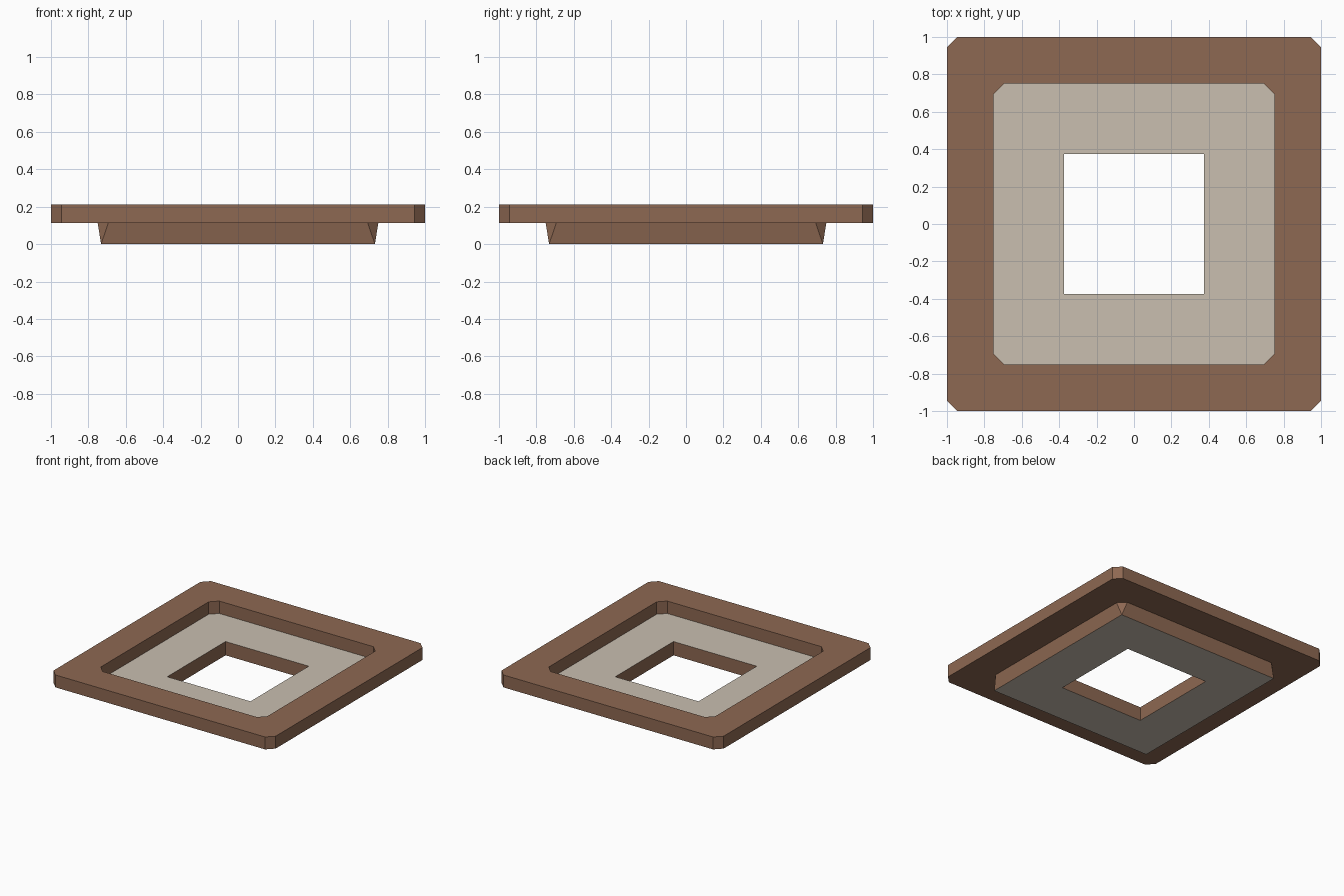
import bpy, bmesh

if "Cube" in bpy.data.objects:
    bpy.data.objects.remove(bpy.data.objects["Cube"])

RIM_TOP, RIM_LOW = 0.213, 0.112
CUT = 0.056


def material(name, rgb):
    m = bpy.data.materials.new(name)
    m.diffuse_color = (*rgb, 1)
    m.use_nodes = True
    m.node_tree.nodes["Principled BSDF"].inputs["Base Color"].default_value = m.diffuse_color
    return m


wood = material("brown_wood", (0.27, 0.14, 0.085))
panel = material("beige_panel", (0.585, 0.52, 0.434))


def corner_loop(bm, half, cut, z):
    """Square loop with cut corners, eight points (cut 0 gives sharp corners)."""
    k = half - cut
    pts = [(half, -k), (half, k), (k, half), (-k, half),
           (-half, k), (-half, -k), (-k, -half), (k, -half)]
    return [bm.verts.new((x, y, z)) for x, y in pts]


def ring_solid(name, sections, face_mats):
    """Closed ring: joins each section loop to the next, and the last to the first."""
    bm = bmesh.new()
    loops = [corner_loop(bm, *s) for s in sections]
    for i, a in enumerate(loops):
        b = loops[(i + 1) % len(loops)]
        for j in range(8):
            n = (j + 1) % 8
            bm.faces.new((a[j], a[n], b[n], b[j])).material_index = face_mats[i]
    bmesh.ops.remove_doubles(bm, verts=bm.verts[:], dist=1e-5)
    bmesh.ops.recalc_face_normals(bm, faces=bm.faces[:])
    mesh = bpy.data.meshes.new(name)
    bm.to_mesh(mesh)
    bm.free()
    mesh.materials.append(wood)
    mesh.materials.append(panel)
    obj = bpy.data.objects.new(name, mesh)
    bpy.context.collection.objects.link(obj)
    return obj


# Raised outer rim
ring_solid("outer_rim", [
    (1.0, CUT, RIM_LOW), (1.0, CUT, RIM_TOP),
    (0.75, CUT, RIM_TOP), (0.75, CUT, RIM_LOW)], [0, 0, 0, 0])

# Tapered base with square hole, beige floor and underside
ring_solid("recessed_base", [
    (0.732, 0, 0), (0.75, CUT, RIM_LOW),
    (0.375, 0, RIM_LOW), (0.375, 0, 0)], [0, 1, 0, 1])
